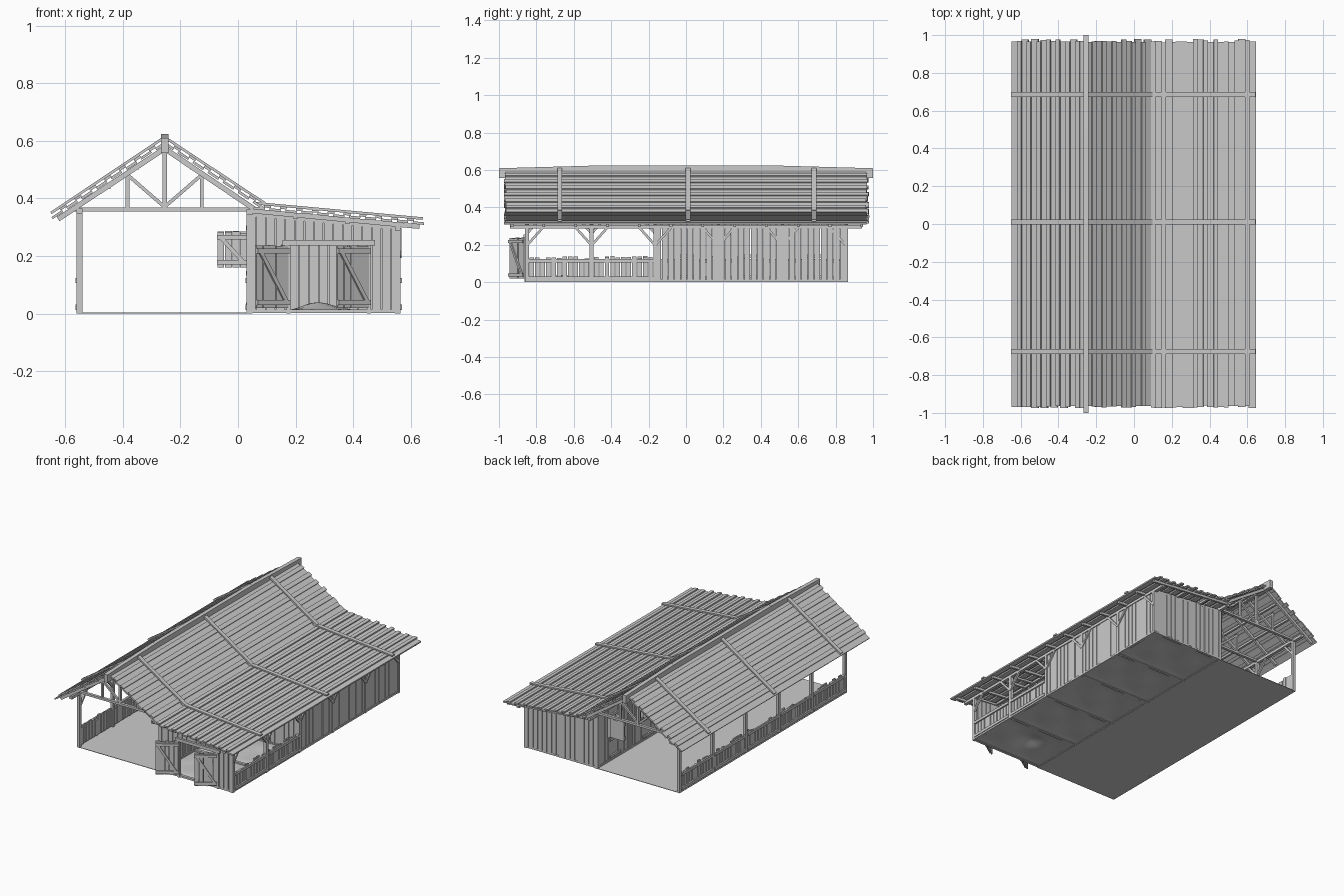
import bpy, bmesh, math, random
from mathutils import Vector as V

if "Cube" in bpy.data.objects:
    bpy.data.objects.remove(bpy.data.objects["Cube"])
random.seed(4)
R = random.uniform
FR = [-.85, -.505, -.165, .175, .515, .855]   # frame positions along y
X0, X1, X2 = -.55, .04, .555                  # left posts, partition, right posts
parts = {}


def beam(part, p, q, w, h, up=(0, 0, 1)):
    """Box from p to q, w sideways and h along the up hint."""
    bm = parts.setdefault(part, bmesh.new())
    p, q = V(p), V(q)
    d = (q - p).normalized()
    if abs(d.dot(V(up))) > .99:
        up = (0, 1, 0)
    s = d.cross(V(up)).normalized() * (w / 2)
    u = s.cross(d).normalized() * (h / 2)
    a, b = [[bm.verts.new(c + s * i + u * j) for i, j in ((-1, -1), (1, -1), (1, 1), (-1, 1))] for c in (p, q)]
    bm.faces.new(a[::-1])
    bm.faces.new(b)
    for i in range(4):
        j = (i + 1) % 4
        bm.faces.new((a[i], a[j], b[j], b[i]))


def planks(part, p, q, ztop, z0=.01, step=.034, gap=.003, jit=.0, hole=None):
    """Vertical boards along p-q; hole(t) returns a z range to leave out."""
    p, q = V((*p, 0)), V((*q, 0))
    L = (q - p).length
    d = (q - p) / L
    n = V((-d.y, d.x, 0))
    k = max(1, round(L / step))
    for i in range(k):
        c = p + d * L * (i + .5) / k + n * R(-.002, .002)
        top = (ztop(c) if callable(ztop) else ztop) + R(-jit, jit)
        h = hole(c) if hole else None
        for a, b in ([(z0, h[0]), (h[1], top)] if h else [(z0, top)]):
            if b - a > .005:
                beam(part, (c.x, c.y, a), (c.x, c.y, b), L / k - gap, .009, n)


def fence(part, p, q, nrm):
    """Low fence with ragged boards and two rails."""
    planks(part, p, q, .125, step=.03, gap=.006, jit=.014)
    for z in (.022, .115):
        o = V((*nrm, 0)) * .009
        beam(part, V((*p, z)) + o, V((*q, z)) + o, .01, .018)


def door(part, hinge, d, w, z0, z1, flip=False):
    """Ledged and braced door leaf."""
    h, d = V((*hinge, 0)), V((*d, 0)).normalized()
    n = V((-d.y, d.x, 0))
    if n.y > 0:
        n = -n
    a, b = h.xy, (h + d * w).xy
    planks(part, a, b, z1, z0, .027, .002, .004)
    o = n * .009
    za, zb = z0 + .018, z1 - .018
    for z in (za, zb):
        beam(part, h + o + V((0, 0, z)), h + d * w + o + V((0, 0, z)), .009, .017)
    if flip:
        za, zb = zb, za
    beam(part, h + o + d * .012 + V((0, 0, za)), h + o + d * (w - .012) + V((0, 0, zb)), .009, .014, n.cross(d))


def roof(part, a, b, n, step_out=.009):
    """Board-on-board roof slope from a (high) to b (low), in x and z, with three straps."""
    a, b = V((a[0], 0, a[1])), V((b[0], 0, b[1]))
    d = b - a
    up = V((-d.z, 0, d.x)).normalized()
    if up.z < 0:
        up = -up
    w = d.length / n
    for i in range(n):
        top = i % 2
        c = a + d * (i + .5) / n + up * (step_out * top + R(-.001, .001))
        e0, e1 = V((0, R(-.975, -.962), 0)), V((0, R(.962, .98), 0))
        beam(part, c + e0, c + e1, w * (.85 if top else 1.4), .009, up)
    for y in (-.675, .01, .685):
        o = up * (step_out + .008) + V((0, y, 0))
        beam(part + '_straps', a + o, b + o, .026, .009, up)


# Roof slopes
RIDGE, LE, RE = (-.255, .592), (-.64, .335), (.085, .368)
LT0, LT1 = (.06, .366), (.64, .313)
roof('left_roof', RIDGE, LE, 15)
roof('right_roof', RIDGE, RE, 13)
roof('lean_to_roof', LT0, LT1, 21)

# Slightly sagging ridge beam
ys, zs = [-1, -.5, .5, 1], [.583, .597, .597, .583]
for i in range(3):
    beam('ridge_beam', (-.255, ys[i], zs[i]), (-.255, ys[i + 1], zs[i + 1]), .026, .052)


def lean_z(c):
    return .35 - (c.x - .04) * .088


# Rafters every half bay, with purlins under the boards
for i in range(12):
    y = -.93 + 1.87 * i / 11
    beam('rafters', (-.255, y, .573), (-.625, y, .328), .014, .018)
    beam('rafters', (-.255, y, .573), (.07, y, .354), .014, .018)
    beam('rafters', (.05, y, .356), (.63, y, .302), .014, .016)
for x, z in ((-.45, .44), (-.35, .508), (-.16, .508), (-.06, .441), (.2, .335), (.38, .318)):
    beam('purlins', (x, -.94, z), (x, .94, z), .014, .014)

# Trusses and posts per frame
for y in FR:
    beam('trusses', (-.57, y, .361), (.05, y, .361), .018, .014)
    beam('trusses', (-.255, y, .36), (-.255, y, .58), .016, .016)
    beam('trusses', (X1, y, .345), (X2, y, .298), .016, .014)
    for s in (-1, 1):
        x = -.255 + s * .129
        beam('trusses', (x, y, .36), (x, y, .49), .013, .012)
        beam('trusses', (-.255, y, .37), (x, y, .482), .013, .012)
    for x, z in ((X0, .36), (X1, .36), (X2, .3)):
        beam('posts', (x, y, 0), (x, y, z), .02, .02)
    # Knee braces up to the wall plates
    for x, z in ((X0, .355), (X2 + .006, .292)):
        for s in (-1, 1):
            if abs(y + s * .09) < .87:
                beam('braces', (x, y, z - .095), (x, y + s * .085, z), .012, .013)

# Wall plates along the length
for x, z in ((X0, .355), (X1, .352), (X2, .297)):
    beam('wall_plates', (x, -.94, z), (x, .94, z), .02, .018)

# Closed stable walls
planks('right_wall', (X2, -.165), (X2, .855), .292)
planks('back_wall', (X1 - .01, .86), (X2 + .01, .86), lean_z)
planks('cross_wall', (X1, -.165), (X2, -.165), lean_z)
for y in FR[3:5]:
    planks('stall_divider', (X1, y), (X2, y), .2)

# Partition with one stall opening per bay
MID = (.005, .345, .685)
planks('partition_wall', (X1, -.165), (X1, .855), .35,
       hole=lambda c: (.155, .29) if any(abs(c.y - m) < .055 for m in MID) else None)
for m in MID:
    door('stall_shutters', (X1 - .008, m + .052), (-1, 0), .105, .16, .283)
    beam('partition_wall', (X1 - .008, m - .07, .297), (X1 - .008, m + .07, .297), .01, .016)
    for z in (.03, .14):
        beam('partition_wall', (X1 - .008, m - .055, z), (X1 - .008, m + .055, z), .01, .016)

# Front wall with the doorway and two open leaves
planks('front_wall', (X1 - .01, -.853), (X2 + .01, -.853), lean_z,
       hole=lambda c: (0, .24) if .18 < c.x < .45 else None)
beam('door_frame', (.155, -.863, .246), (.475, -.863, .246), .014, .02)
for x in (.175, .455):
    beam('door_frame', (x, -.855, 0), (x, -.855, .24), .014, .016)
    door('front_doors', (x, -.864), (-.81, -.55), .136, .02, .235)

# Low fences
for i in range(5):
    fence('left_fence', (X0, FR[i] + .01), (X0, FR[i + 1] - .01), (-1, 0))
for i in range(2):
    fence('right_fence', (X2, FR[i] + .01), (X2, FR[i + 1] - .01), (1, 0))
    fence('pen_fence', (X1, FR[i] + .01), (X1, FR[i + 1] - .01), (-1, 0))

# Ground sills around the stable
for y in FR:
    beam('sills', (X1, y, .008), (X2, y, .008), .018, .012)
for x in (X1, X2):
    beam('sills', (x, -.85, .008), (x, .855, .008), .018, .012)

# Flat floor of the open bay
beam('open_floor', (-.258, -.86, .002), (-.258, .865, .002), .605, .003)

for name, bm in parts.items():
    bmesh.ops.recalc_face_normals(bm, faces=bm.faces)
    me = bpy.data.meshes.new(name)
    bm.to_mesh(me)
    ob = bpy.data.objects.new(name, me)
    bpy.context.collection.objects.link(ob)

# Uneven straw bedding, one sheet per bay, with a heap by the doors
for k in range(5):
    y0, y1 = FR[k], FR[k + 1]
    bm = bmesh.new()
    bmesh.ops.create_grid(bm, x_segments=24, y_segments=18, size=.5)
    for v in bm.verts:
        e = max(0, 1 - (2 * v.co.x) ** 6) * max(0, 1 - (2 * v.co.y) ** 6)
        x, y = (X1 + X2) / 2 + v.co.x * (X2 - X1), (y0 + y1) / 2 + v.co.y * (y1 - y0)
        z = .004 + e * (.006 + .004 * math.sin(23 * x + k * 2) * math.cos(19 * y) + R(0, .002))
        if k == 0:
            z += .028 * math.exp(-((x - .27) / .07) ** 2 - ((y + .66) / .08) ** 2)
        v.co = (x, y, z)
    me = bpy.data.meshes.new('straw_bedding')
    bm.to_mesh(me)
    me.shade_smooth()
    bpy.context.collection.objects.link(bpy.data.objects.new('straw_bedding', me))
